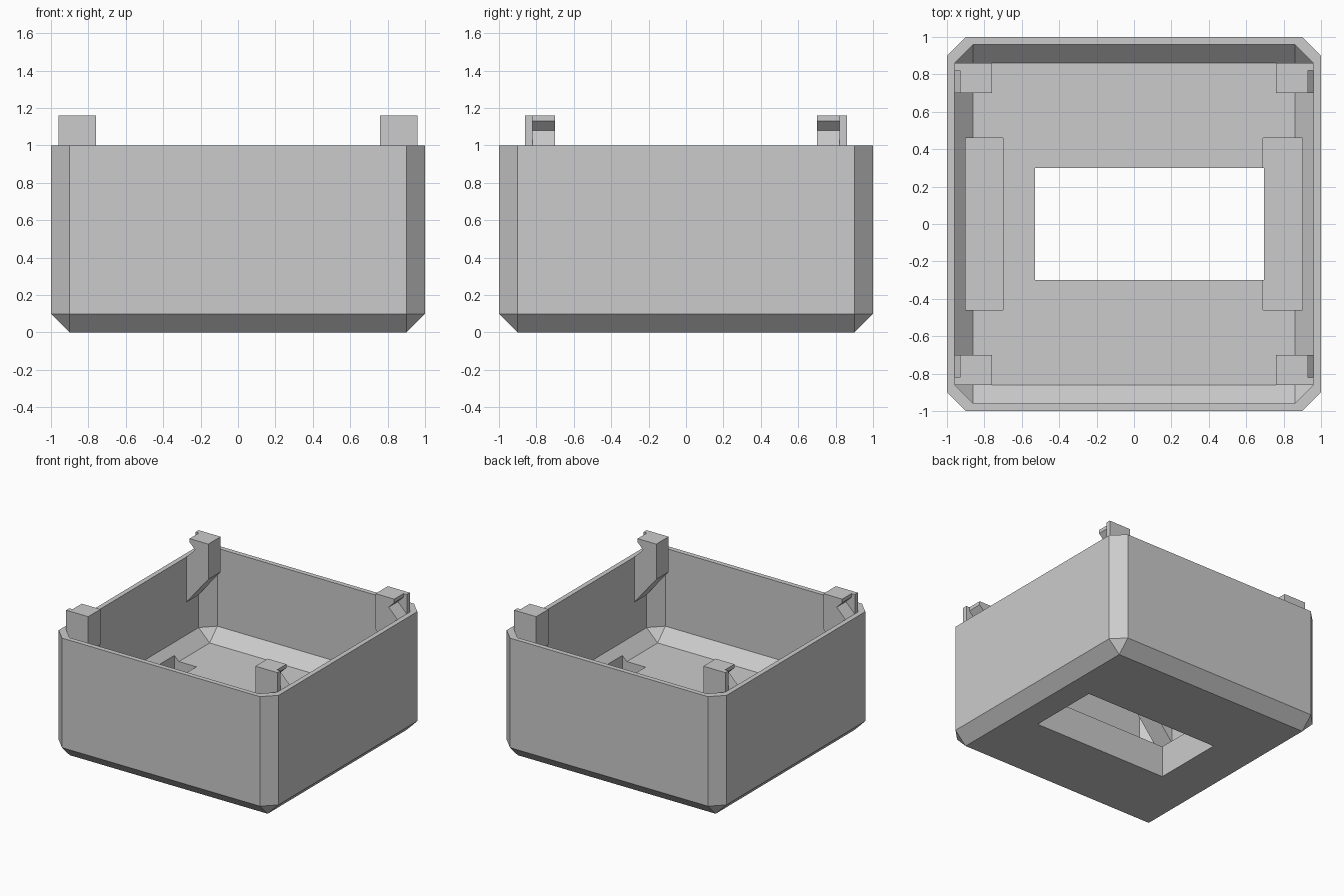
import bpy
import bmesh

cube = bpy.data.objects.get("Cube")
if cube:
    bpy.data.objects.remove(cube, do_unlink=True)

grey = bpy.data.materials.new("plain_grey")
grey.use_nodes = True
COLOUR = (0.6, 0.6, 0.6, 1)
grey.diffuse_color = COLOUR
grey.node_tree.nodes["Principled BSDF"].inputs["Base Color"].default_value = COLOUR


def add_object(name, bm):
    bmesh.ops.recalc_face_normals(bm, faces=bm.faces)
    mesh = bpy.data.meshes.new(name)
    bm.to_mesh(mesh)
    bm.free()
    mesh.materials.append(grey)
    obj = bpy.data.objects.new(name, mesh)
    bpy.context.collection.objects.link(obj)
    return obj


def hull(name, points):
    """Convex solid around the points, with flat areas merged."""
    bm = bmesh.new()
    for p in points:
        bm.verts.new(p)
    bmesh.ops.convex_hull(bm, input=bm.verts[:])
    bmesh.ops.dissolve_limit(bm, angle_limit=0.01, verts=bm.verts[:], edges=bm.edges[:])
    return add_object(name, bm)


def tub(name, half, base, low, high):
    """Square base flaring through a chamfer to an octagonal prism."""
    points = [(sx * base, sy * base, low) for sx in (-1, 1) for sy in (-1, 1)]
    for z in (low + half - base, high):
        for sx in (-1, 1):
            for sy in (-1, 1):
                points += [(sx * half, sy * base, z), (sx * base, sy * half, z)]
    return hull(name, points)


def block(name, xs, ys, zs):
    return hull(name, [(x, y, z) for x in xs for y in ys for z in zs])


def cut(target, cutter):
    mod = target.modifiers.new(cutter.name, "BOOLEAN")
    mod.operation = "DIFFERENCE"
    mod.solver = "EXACT"
    mod.object = cutter
    cutter.hide_render = True
    cutter.hide_set(True)
    cutter.display_type = "WIRE"


def prism(bm, profile, y0, y1, sx, sy):
    """Extrude an (x, z) profile along y, mirrored by the two signs."""
    face = bm.faces.new([bm.verts.new((sx * x, sy * y0, z)) for x, z in profile])
    result = bmesh.ops.extrude_face_region(bm, geom=[face])
    moved = [v for v in result["geom"] if isinstance(v, bmesh.types.BMVert)]
    bmesh.ops.translate(bm, verts=moved, vec=(0, sy * (y1 - y0), 0))


# Open case with a chamfered cavity
case = tub("case", 1.0, 0.9, 0.0, 1.0)
cut(case, tub("cavity_cutter", 0.96, 0.86, 0.26, 1.2))

# Window through the floor and a pocket along each side
cut(case, block("window_cutter", (-0.53, 0.695), (-0.3, 0.3), (-0.2, 0.5)))
cut(case, block("left_pocket_cutter", (0.69, 0.9), (-0.46, 0.46), (0.1, 0.5)))
cut(case, block("right_pocket_cutter", (-0.9, -0.7), (-0.46, 0.46), (0.1, 0.5)))

# Four snap clips: a grooved hook with a solid end cap
FOOT = [(0.96, 0.63), (0.76, 0.87), (0.76, 1.16)]
HOOK = FOOT + [(0.93, 1.16), (0.93, 1.13), (0.88, 1.08), (0.96, 1.0)]
CAP = FOOT + [(0.96, 1.16)]
for side, sx in (("left", 1), ("right", -1)):
    for end, sy in (("front", -1), ("back", 1)):
        bm = bmesh.new()
        prism(bm, HOOK, 0.70, 0.82, sx, sy)
        prism(bm, CAP, 0.82, 0.86, sx, sy)
        add_object(f"{end}_{side}_clip", bm)
